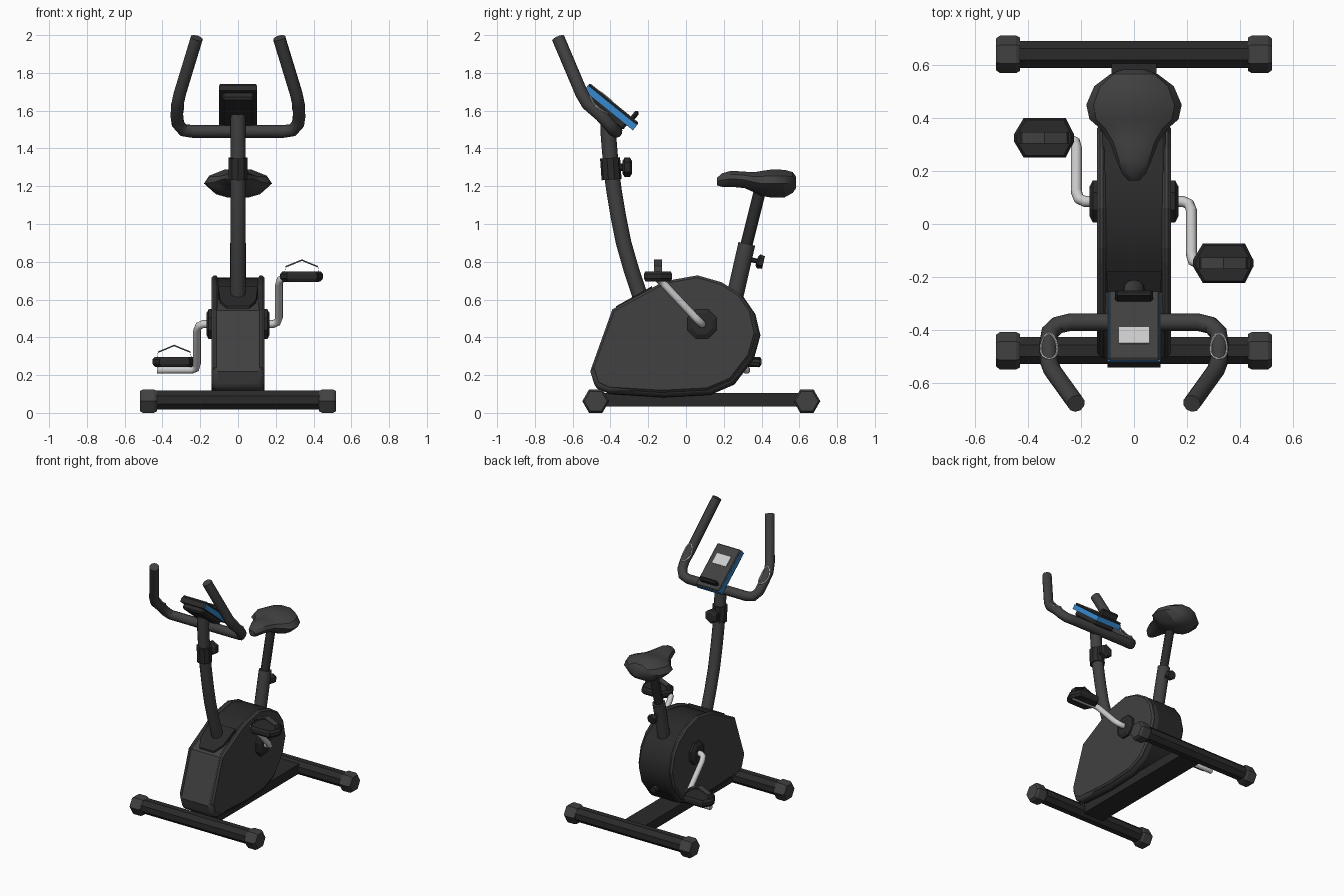
import bpy, bmesh, math
from mathutils import Vector, Matrix

if "Cube" in bpy.data.objects:
    bpy.data.objects.remove(bpy.data.objects["Cube"])


def material(name, col):
    m = bpy.data.materials.new(name)
    m.diffuse_color = (*col, 1)
    m.use_nodes = True
    m.node_tree.nodes["Principled BSDF"].inputs["Base Color"].default_value = m.diffuse_color
    return m


GREY = material("charcoal", (0.052, 0.052, 0.052))
DARK = material("near_black", (0.023, 0.023, 0.023))
BLUE = material("blue", (0.04, 0.25, 0.62))
SILVER = material("silver", (0.6, 0.6, 0.6))


def finish(name, bm, mat, smooth=None, bevel=0, seg=2):
    bmesh.ops.recalc_face_normals(bm, faces=bm.faces[:])
    me = bpy.data.meshes.new(name)
    bm.to_mesh(me)
    bm.free()
    me.materials.append(mat)
    ob = bpy.data.objects.new(name, me)
    bpy.context.collection.objects.link(ob)
    if bevel:
        b = ob.modifiers.new("bevel", 'BEVEL')
        b.width, b.segments, b.limit_method = bevel, seg, 'ANGLE'
        b.angle_limit = math.radians(50)
    if smooth:
        bpy.ops.object.select_all(action='DESELECT')
        ob.select_set(True)
        bpy.context.view_layer.objects.active = ob
        bpy.ops.object.shade_smooth_by_angle(angle=math.radians(smooth))
    return ob


def loft(name, rings, mat, smooth=None, closed=False):
    bm = bmesh.new()
    vs = [[bm.verts.new(p) for p in r] for r in rings]
    n = len(vs[0])
    pairs = list(zip(vs, vs[1:])) + ([(vs[-1], vs[0])] if closed else [])
    for a, b in pairs:
        for i in range(n):
            j = (i + 1) % n
            bm.faces.new((a[i], a[j], b[j], b[i]))
    if not closed:
        bm.faces.new(vs[0])
        bm.faces.new(vs[-1])
    return finish(name, bm, mat, smooth)


def tube(name, pts, r, mat, sides=10, up=(0, 1, 0.01), smooth=None, closed=False):
    """Sweep a round section along a path; r is one radius or a list."""
    pts = [Vector(p) for p in pts]
    k = len(pts)
    radii = r if isinstance(r, (list, tuple)) else [r] * k
    u, rings = Vector(up), []
    for i, p in enumerate(pts):
        a = pts[i - 1] if (i or closed) else p
        b = pts[(i + 1) % k] if (i < k - 1 or closed) else p
        t = ((p - a).normalized() + (b - p).normalized()).normalized()
        u = (u - t * u.dot(t)).normalized()
        v = t.cross(u)
        rings.append([p + radii[i] * (u * math.cos(w) + v * math.sin(w))
                      for w in (math.tau * s / sides for s in range(sides))])
    return loft(name, rings, mat, smooth, closed)


def prism(name, outline, x0, x1, mat, bevel=0, seg=2, smooth=None):
    """Extrude a (y, z) outline along x."""
    bm = bmesh.new()
    f = bm.faces.new([bm.verts.new((x0, y, z)) for y, z in outline])
    g = bmesh.ops.extrude_face_region(bm, geom=[f])["geom"]
    bmesh.ops.translate(bm, vec=(x1 - x0, 0, 0),
                        verts=[e for e in g if isinstance(e, bmesh.types.BMVert)])
    return finish(name, bm, mat, smooth, bevel, seg)


def box(name, centre, size, mat, rot=None, bevel=0):
    bm = bmesh.new()
    m = Matrix.Translation(centre) @ (rot or Matrix()) @ Matrix.Diagonal((*size, 1))
    bmesh.ops.create_cube(bm, size=1, matrix=m)
    return finish(name, bm, mat, bevel=bevel, seg=1)


# Floor bars with hexagonal end caps, and the joining rail
for tag, y in (("front", -0.478), ("rear", 0.64)):
    tube(tag + "_foot_bar", [(-0.45, y, 0.068), (0.45, y, 0.068)], 0.055, DARK, 8, (0, 0.92, 0.38))
    for s in (-1, 1):
        tube(f"{tag}_foot_cap_{s}", [(s * x, y, 0.062) for x in (0.43, 0.445, 0.505, 0.52)],
             [0.063, 0.071, 0.071, 0.06], GREY, 6, (0, 1, 0))
box("base_rail", (0, 0.08, 0.07), (0.17, 1.05, 0.07), DARK)

# Flywheel housing: dark core, side panels, front fairing
profile = [(-0.504, 0.22), (-0.475, 0.13), (-0.41, 0.10), (-0.12, 0.082), (0.13, 0.095),
           (0.26, 0.15), (0.365, 0.285), (0.40, 0.41), (0.373, 0.535), (0.31, 0.625),
           (0.21, 0.69), (0.077, 0.728), (-0.08, 0.70), (-0.14, 0.677), (-0.39, 0.54)]
core = [(y * 0.985, z - (0.012 if z > 0.5 else 0)) for y, z in profile]
prism("housing_core", core, -0.125, 0.125, DARK, 0.02, smooth=35)
panel = [(-0.5 + (y + 0.504) * 0.965, 0.728 - (0.728 - z) * 0.96) for y, z in profile]
for s in (-1, 1):
    prism(f"side_panel_{s}", panel, s * 0.105, s * 0.14, GREY, 0.012, 1)
fairing = [(-0.507, 0.22), (-0.478, 0.128), (-0.41, 0.105), (-0.25, 0.11), (-0.25, 0.61), (-0.39, 0.543)]
prism("front_fairing", fairing, -0.138, 0.138, GREY, 0.03, 3, smooth=35)
loft("column_base_plate", [[(x, y, 0.772 + 0.56 * y + h) for x, y in
     ((-0.06, -0.37), (0.06, -0.37), (0.095, -0.31), (0.105, -0.18), (-0.105, -0.18), (-0.095, -0.31))]
     for h in (-0.06, 0.0)], DARK)
tube("power_socket", [(0, 0.34, 0.27), (0, 0.39, 0.265)], 0.024, DARK, 8, (0, 0, 1))

# Cranks, hubs, pedals and straps (opposed by half a turn)
for s in (1, -1):
    side = "right" if s > 0 else "left"

    def opp(x, y, z):
        return (s * x, 0.085 + s * (y - 0.085), 0.47 + s * (z - 0.47))
    tube(side + "_hub", [opp(x, 0.085, 0.47) for x in (0.13, 0.155, 0.168)], [0.086, 0.086, 0.06], DARK, 8,
         (0, 0.92, 0.38))
    tube(side + "_crank", [opp(*p) for p in ((0.14, 0.085, 0.47), (0.185, 0.085, 0.47), (0.208, 0.075, 0.48),
         (0.217, 0.05, 0.504), (0.217, -0.115, 0.68), (0.223, -0.14, 0.704), (0.245, -0.15, 0.713),
         (0.43, -0.15, 0.713))], 0.021, SILVER, 8, smooth=50)
    py, pz = (-0.148, 0.722) if s > 0 else (0.325, 0.27)
    hexa = [(-0.115, 0.013), (-0.078, 0.075), (0.08, 0.075), (0.112, 0.013),
            (0.112, -0.013), (0.08, -0.075), (-0.078, -0.075), (-0.115, -0.013)]
    loft(side + "_pedal", [[(s * 0.338 + x * k, py + y * k, pz + h) for x, y in hexa]
         for h, k in ((-0.027, 0.88), (-0.01, 1), (0.012, 1), (0.027, 0.9))], DARK)
    arch = [(-0.092, 0.015), (-0.085, 0.048), (-0.04, 0.066), (0, 0.083), (0.04, 0.066), (0.085, 0.048), (0.092, 0.015)]
    loft(side + "_pedal_strap", [[(s * 0.338 + x, py + dy, pz + z + dz) for dy, dz in
         ((-0.022, 0), (0.022, 0), (0.022, 0.008), (-0.022, 0.008))] for x, z in arch], GREY)

# Seat post, sleeve and adjusting knob
tube("seat_sleeve", [(0, 0.255, 0.6), (0, 0.322, 0.895)], 0.045, GREY, 10, smooth=40)
tube("seat_post", [(0, 0.315, 0.87), (0, 0.395, 1.19)], 0.032, DARK, 10, smooth=40)
tube("seat_knob_stem", [(0, 0.31, 0.82), (0, 0.39, 0.80)], 0.013, DARK, 6, (0, 0, 1))
tube("seat_knob", [(0, 0.375, 0.805), (0, 0.385, 0.802), (0, 0.41, 0.796)], [0.025, 0.038, 0.034], DARK, 6, (0, 0, 1))

# Saddle lofted from nose to back: y, half width, top, bottom
sections = [(0.165, 0.022, 1.245, 1.205), (0.19, 0.045, 1.268, 1.197), (0.24, 0.066, 1.282, 1.197),
            (0.31, 0.092, 1.277, 1.19), (0.36, 0.128, 1.274, 1.168), (0.395, 0.168, 1.28, 1.15),
            (0.45, 0.18, 1.288, 1.14), (0.52, 0.15, 1.287, 1.14), (0.565, 0.09, 1.275, 1.165),
            (0.583, 0.045, 1.25, 1.19)]
loft("saddle", [[(w * x, y, b + (t - b) * h) for x, h in
     ((-1, 0.5), (-0.85, 0.78), (-0.4, 1), (0.4, 1), (0.85, 0.78), (1, 0.5), (0.65, 0.12), (0.3, 0), (-0.3, 0),
      (-0.65, 0.12))] for y, w, t, b in sections], GREY, smooth=30)

# Curved steering column, clamp and knob
tube("column", [(0, -0.225, 0.56), (0, -0.25, 0.64), (0, -0.29, 0.76), (0, -0.33, 0.9), (0, -0.36, 1.05),
     (0, -0.38, 1.17), (0, -0.395, 1.28), (0, -0.41, 1.46), (0, -0.415, 1.58)], 0.041, GREY, 12, smooth=40)
tube("column_clamp", [(0, -0.394, 1.235), (0, -0.402, 1.35)], 0.053, DARK, 10)
tube("clamp_knob_stem", [(0, -0.37, 1.3), (0, -0.3, 1.3)], 0.02, DARK, 6, (0, 0, 1))
tube("clamp_knob", [(0, -0.335, 1.3), (0, -0.325, 1.3), (0, -0.297, 1.3), (0, -0.287, 1.3)],
     [0.035, 0.052, 0.052, 0.035], DARK, 6, (0, 0, 1))

# Handlebar
half = [(0.24, -0.37, 1.49), (0.29, -0.382, 1.497), (0.318, -0.41, 1.53), (0.324, -0.45, 1.575),
        (0.32, -0.52, 1.635), (0.308, -0.552, 1.69), (0.218, -0.677, 1.985)]
path = [(-x, y, z) for x, y, z in reversed(half)] + half
tube("handlebar", path, 0.034, GREY, 10, smooth=40)

# Pulse sensor outlines wrapped on the handlebar
along, out = Vector((0, -0.72, 0.69)), Vector((0, 0.69, 0.72))
for s in (-1, 1):
    ring = []
    for i in range(20):
        a = math.tau * i / 20
        lat = 0.031 * math.cos(a)
        ring.append(Vector((s * 0.32 + lat, -0.485, 1.606)) + along * 0.066 * math.sin(a)
                    + out * math.sqrt(0.036 ** 2 - lat ** 2))
    tube(f"pulse_sensor_{s}", ring, 0.0045, SILVER, 5, (1, 0.1, 0.2), closed=True)

# Console tilted towards the rider: local y runs down the face, z is its normal
tilt = Matrix.Rotation(math.radians(-39), 4, 'X')


def on_console(x, y, z):
    return Vector((0, -0.40, 1.615)) + tilt.to_3x3() @ Vector((x, y, z))


box("console_back", on_console(0, -0.01, -0.03), (0.17, 0.27, 0.05), DARK, tilt, 0.012)
band = box("console_blue_band", on_console(0, 0, 0), (0.2, 0.335, 0.036), BLUE, tilt)
band.data.materials.append(DARK)
for f in band.data.polygons:  # underside and far end are dark
    n = tilt.to_3x3().inverted() @ f.normal
    f.material_index = 1 if n.z < -0.5 or n.y < -0.5 else 0
box("console_face", on_console(0, 0, 0.025), (0.194, 0.335, 0.016), GREY, tilt, 0.006)
box("console_screen", on_console(0, -0.055, 0.034), (0.115, 0.078, 0.006), SILVER, tilt)
box("console_ledge", on_console(0, 0.125, 0.05), (0.145, 0.026, 0.055), DARK, tilt, 0.01)
